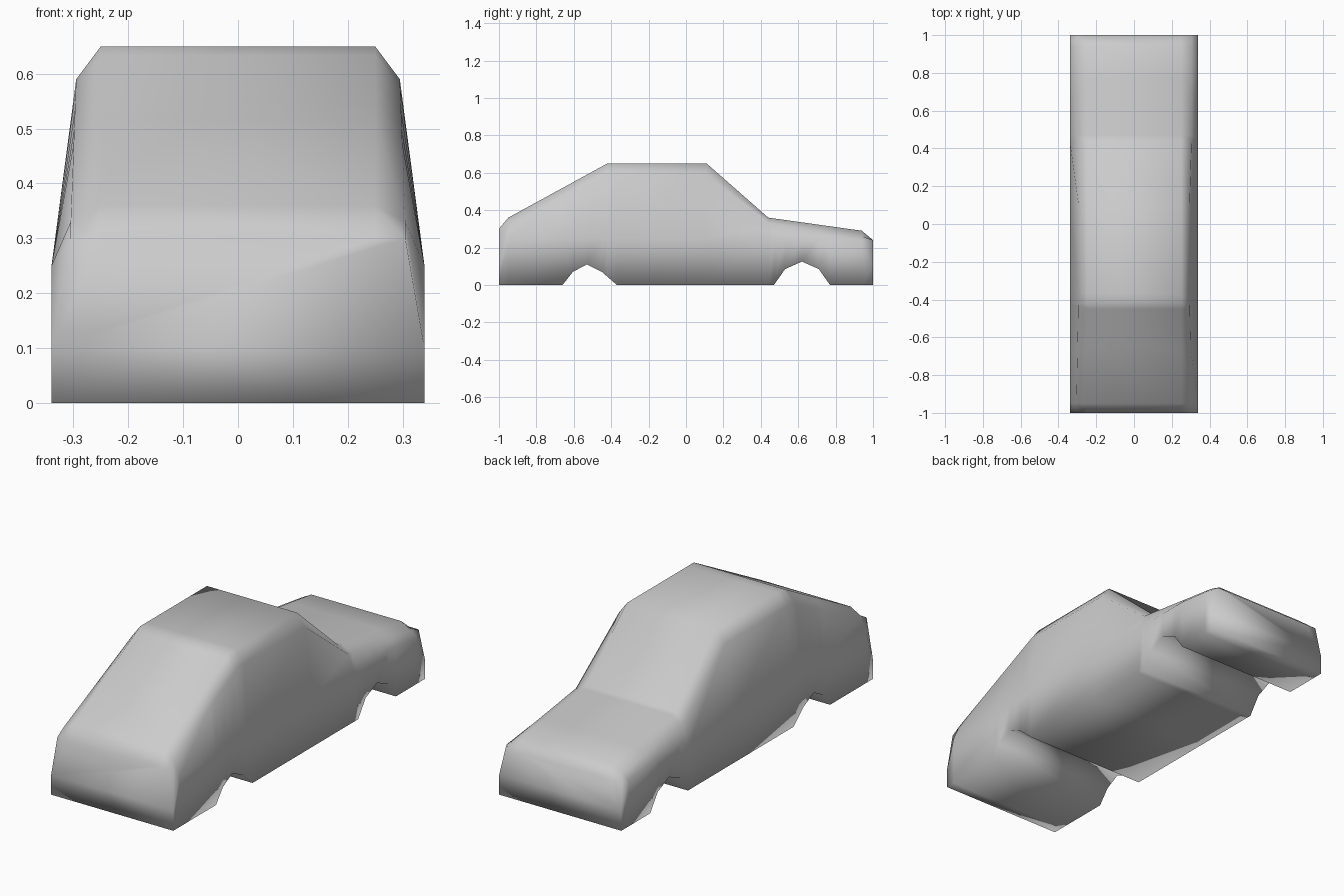
import bpy
import bmesh

cube = bpy.data.objects.get("Cube")
if cube:
    bpy.data.objects.remove(cube, do_unlink=True)


def interpolate(points, y):
    """Height of a side-view outline at position y."""
    for (y0, z0), (y1, z1) in zip(points, points[1:]):
        if y0 <= y <= y1:
            return z0 + (z1 - z0) * (y - y0) / (y1 - y0)
    return points[-1][1]


# Side-view outlines: roof line, and underside with two wheel arches
roof_line = [(-1, .30), (-.95, .36), (-.42, .65), (.11, .65), (.44, .36), (.94, .29), (1, .24)]
underside = [(-1, 0), (-.66, 0), (-.605, .07), (-.53, .11), (-.45, .07), (-.37, 0),
             (.47, 0), (.53, .085), (.62, .125), (.71, .085), (.77, 0), (1, 0)]

HALF_WIDTH = .34
ROOF_HALF = .25


def section(y):
    """Closed cross-section ring: sill, belt, shoulder, roof edge, mirrored."""
    top = interpolate(roof_line, y)
    at_end = abs(y) == 1
    lift = max(0, min(1, (top - .36) / .29))
    shoulder_z = top if at_end else top - .03 - .03 * lift
    shoulder_x = .305 - .01 * lift
    belt_z = .1 if at_end else min(.25, shoulder_z - .03)
    half = [(HALF_WIDTH, interpolate(underside, y)), (HALF_WIDTH, belt_z),
            (shoulder_x, shoulder_z), (ROOF_HALF, top)]
    return [(x, y, z) for x, z in half] + [(-x, y, z) for x, z in reversed(half)]


# Loft the body through every station of both outlines
stations = sorted({p[0] for p in roof_line + underside})
bm = bmesh.new()
rings = [[bm.verts.new(co) for co in section(y)] for y in stations]
for a, b in zip(rings, rings[1:]):
    n = len(a)
    for i in range(n):
        j = (i + 1) % n
        bm.faces.new((a[i], a[j], b[j], b[i]))

# End panels, split into strips across the width
for ring in (rings[0], rings[-1]):
    bm.faces.new((ring[0], ring[1], ring[6], ring[7]))
    bm.faces.new((ring[1], ring[2], ring[3], ring[4], ring[5], ring[6]))
bmesh.ops.recalc_face_normals(bm, faces=bm.faces[:])
for face in bm.faces:
    face.smooth = True

mesh = bpy.data.meshes.new("car_body")
bm.to_mesh(mesh)
bm.free()
body = bpy.data.objects.new("car_body", mesh)
bpy.context.collection.objects.link(body)

# Single plain paint
paint = bpy.data.materials.new("light_grey")
paint.use_nodes = True
color = (.6, .6, .6, 1)
paint.diffuse_color = color
paint.node_tree.nodes["Principled BSDF"].inputs["Base Color"].default_value = color
mesh.materials.append(paint)
